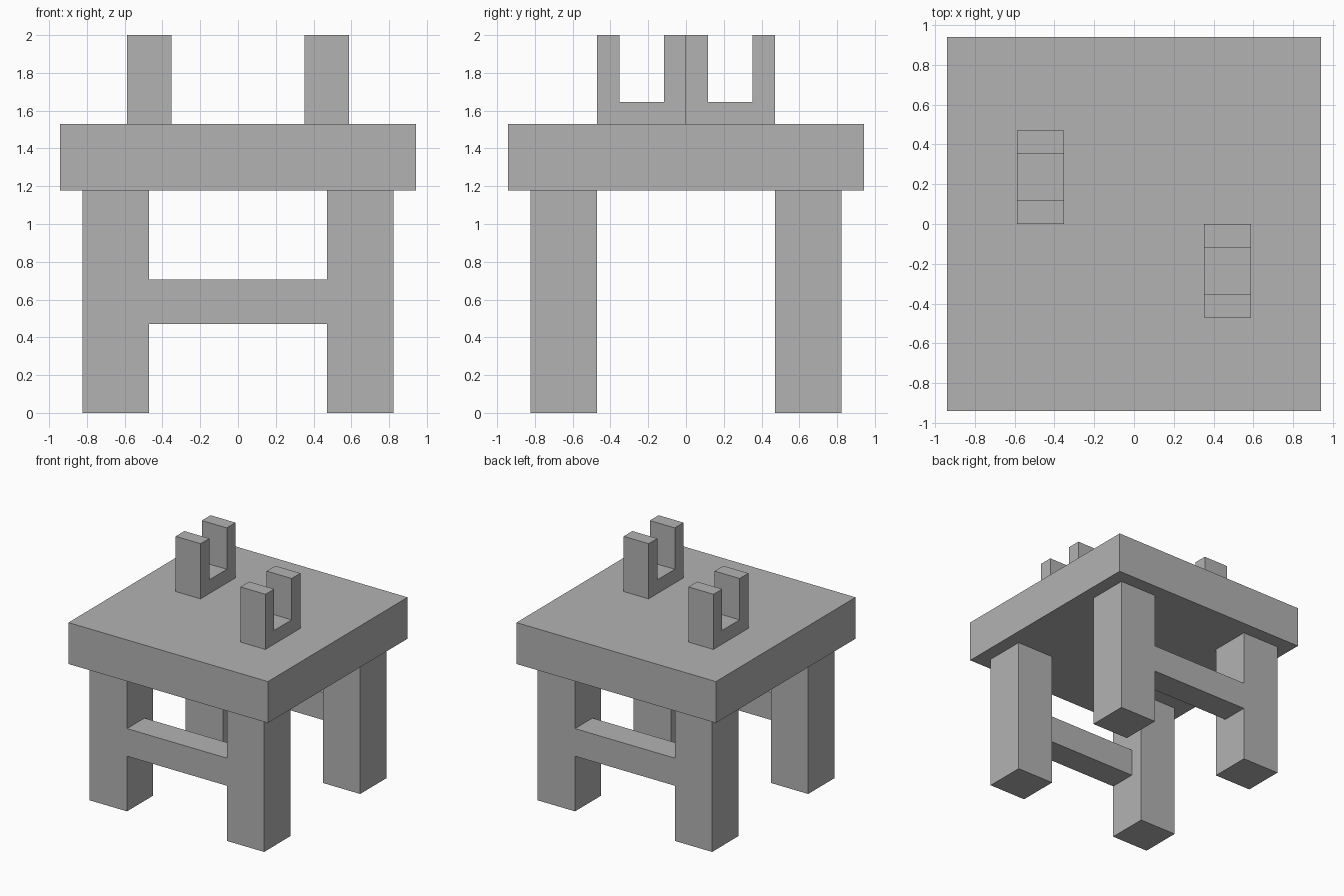
import bpy
import bmesh
from mathutils import Vector

if "Cube" in bpy.data.objects:
    bpy.data.objects.remove(bpy.data.objects["Cube"], do_unlink=True)

U = 2 / 17  # the design sits on a block grid, 17 blocks tall

grey = bpy.data.materials.new("plain grey")
grey.use_nodes = True
colour = (0.45, 0.45, 0.45, 1)
grey.diffuse_color = colour
grey.node_tree.nodes["Principled BSDF"].inputs["Base Color"].default_value = colour


def extrude(name, outline, x0, x1):
    """Extrude a (y, z) outline along x, in block units."""
    bm = bmesh.new()
    face = bm.faces.new([bm.verts.new(Vector((x0, y, z)) * U) for y, z in outline])
    moved = bmesh.ops.extrude_face_region(bm, geom=[face])["geom"]
    verts = [v for v in moved if isinstance(v, bmesh.types.BMVert)]
    bmesh.ops.translate(bm, verts=verts, vec=((x1 - x0) * U, 0, 0))
    bmesh.ops.recalc_face_normals(bm, faces=bm.faces)
    mesh = bpy.data.meshes.new(name)
    bm.to_mesh(mesh)
    bm.free()
    mesh.materials.append(grey)
    obj = bpy.data.objects.new(name, mesh)
    bpy.context.collection.objects.link(obj)
    return obj


def box(name, x, y, z):
    outline = [(y[0], z[0]), (y[1], z[0]), (y[1], z[1]), (y[0], z[1])]
    return extrude(name, outline, *x)


# Table top
box("table_top", (-8, 8), (-8, 8), (10, 13))

# Legs and cross rails, flush with the outer leg faces
for end, sy in (("front", -1), ("back", 1)):
    for side, sx in (("left", 1), ("right", -1)):
        box(f"{end}_{side}_leg", sorted((4 * sx, 7 * sx)),
            sorted((4 * sy, 7 * sy)), (0, 10))
    box(f"{end}_rail", (-4, 4), sorted((5 * sy, 7 * sy)), (4, 6))

# U-shaped brackets, one the half-turn copy of the other
u_shape = [(-4, 13), (0, 13), (0, 17), (-1, 17),
           (-1, 14), (-3, 14), (-3, 17), (-4, 17)]
extrude("left_bracket", u_shape, 3, 5)
extrude("right_bracket", [(-y, z) for y, z in u_shape], -5, -3)
